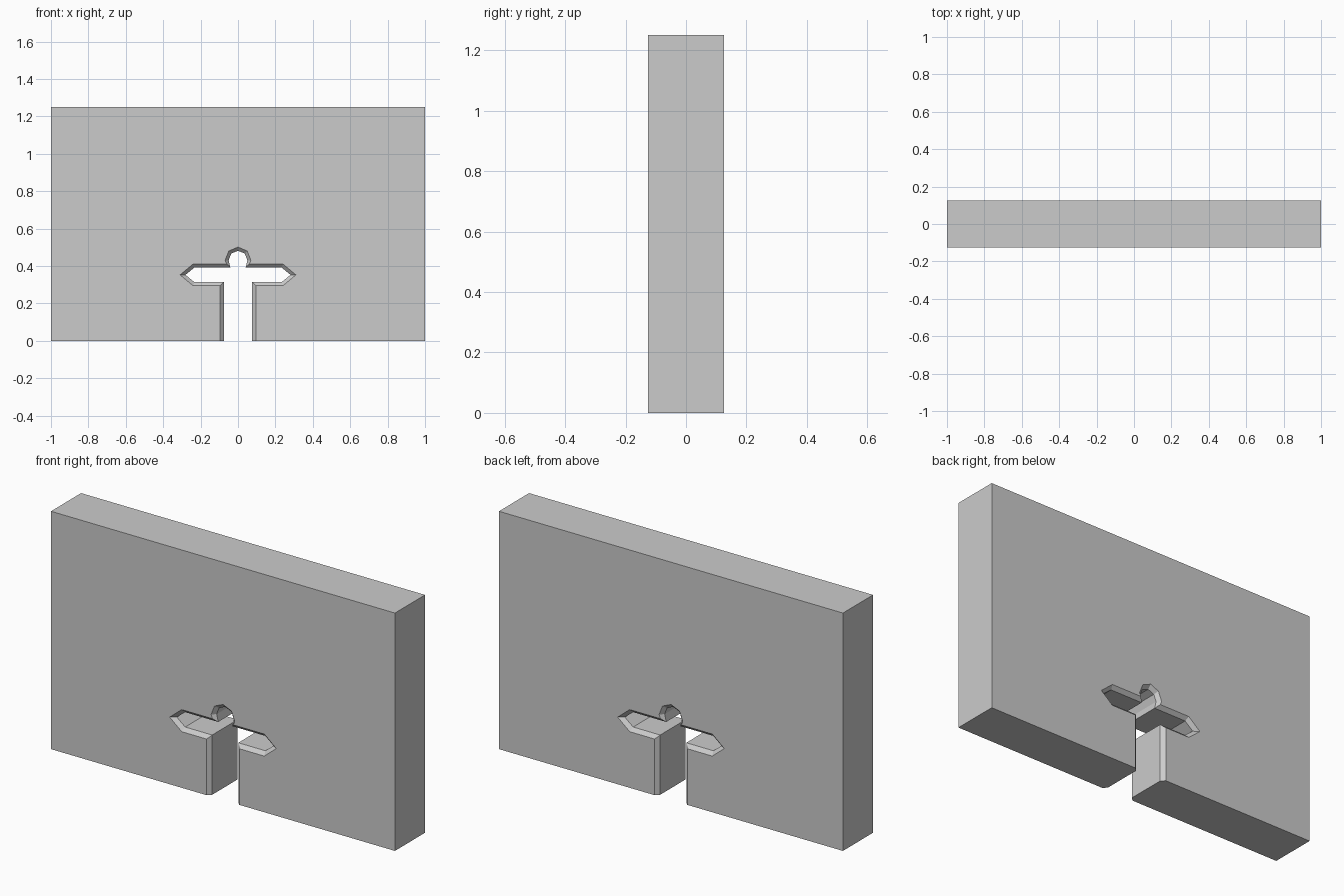
import bpy, bmesh

if "Cube" in bpy.data.objects:
    bpy.data.objects.remove(bpy.data.objects["Cube"])

HALF_DEPTH, BEVEL = 0.125, 0.019

# Right half of the opening, floor to top: (face x, face z, inner x, inner z)
half = [
    (0.095, 0.0, 0.076, 0.0),
    (0.095, 0.295, 0.076, 0.314),
    (0.24, 0.295, 0.233, 0.314),
    (0.31, 0.353, 0.281, 0.353),
    (0.24, 0.411, 0.233, 0.392),
    (0.061, 0.411, 0.041, 0.392),
    (0.069, 0.431, 0.050, 0.431),
    (0.049, 0.481, 0.036, 0.467),
]
crown = [(0.0, 0.502, 0.0, 0.482)]
mirrored = [(-a, b, -c, d) for a, b, c, d in reversed(half)]
corners = [(x, z, x, z) for x, z in ((-1, 0), (-1, 1.25), (1, 1.25), (1, 0))]
outline = half + crown + mirrored + corners

# Stack the outline through the wall, narrower between the two chamfers
bm = bmesh.new()
layers = []
for y, inner in ((-HALF_DEPTH, 0), (-HALF_DEPTH + BEVEL, 1),
                 (HALF_DEPTH - BEVEL, 1), (HALF_DEPTH, 0)):
    layers.append([bm.verts.new((p[2 * inner], y, p[2 * inner + 1])) for p in outline])
n = len(outline)
for a, b in zip(layers, layers[1:]):
    for i in range(n):
        j = (i + 1) % n
        bm.faces.new((a[i], a[j], b[j], b[i]))

# Front and back faces
bm.faces.new(layers[0])
bm.faces.new(layers[-1])
bmesh.ops.recalc_face_normals(bm, faces=bm.faces)

# Merge the coplanar strips on the plain wall sides
bmesh.ops.dissolve_limit(bm, angle_limit=0.001, verts=bm.verts, edges=bm.edges)

mesh = bpy.data.meshes.new("wall_with_arrow_slit")
bm.to_mesh(mesh)
bm.free()
bpy.context.collection.objects.link(bpy.data.objects.new("wall_with_arrow_slit", mesh))
